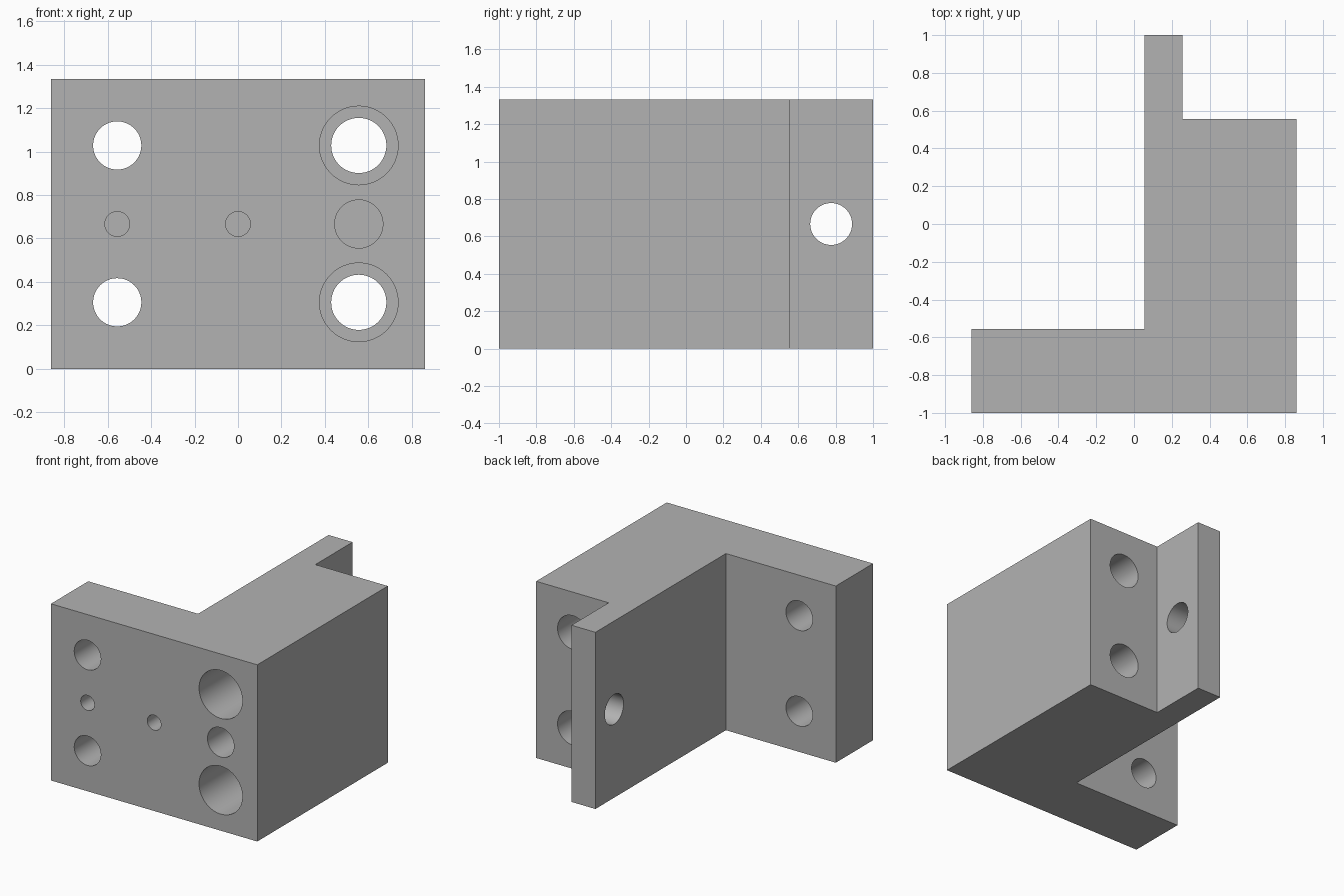
import bpy, bmesh, math
from mathutils import Matrix, Vector

cube = bpy.data.objects.get("Cube")
if cube:
    bpy.data.objects.remove(cube, do_unlink=True)

HEIGHT = 1.333
MID = HEIGHT / 2
FRONT = -1.0

# Single grey finish
grey = bpy.data.materials.new("plain_grey")
grey.use_nodes = True
colour = (0.45, 0.45, 0.45, 1)
grey.diffuse_color = colour
grey.node_tree.nodes["Principled BSDF"].inputs["Base Color"].default_value = colour


def finish(bm, name):
    bmesh.ops.recalc_face_normals(bm, faces=bm.faces[:])
    mesh = bpy.data.meshes.new(name)
    bm.to_mesh(mesh)
    bm.free()
    mesh.materials.append(grey)
    obj = bpy.data.objects.new(name, mesh)
    bpy.context.scene.collection.objects.link(obj)
    return obj


# Bracket body: plan outline raised to full height
outline = [(-0.861, -1), (0.861, -1), (0.861, 0.556), (0.256, 0.556),
           (0.256, 1), (0.056, 1), (0.056, -0.556), (-0.861, -0.556)]
bm = bmesh.new()
base = bm.faces.new([bm.verts.new((x, y, 0)) for x, y in outline])
raised = bmesh.ops.extrude_face_region(bm, geom=[base])["geom"]
bmesh.ops.translate(bm, vec=(0, 0, HEIGHT),
                    verts=[v for v in raised if isinstance(v, bmesh.types.BMVert)])
body = finish(bm, "bracket_body")


def drill(name, start, end, radius):
    """Cut a round hole between two points."""
    start, end = Vector(start), Vector(end)
    axis = end - start
    turn = axis.to_track_quat("Z", "Y").to_matrix().to_4x4()
    bm = bmesh.new()
    bmesh.ops.create_cone(bm, cap_ends=True, segments=64, radius1=radius,
                          radius2=radius, depth=axis.length,
                          matrix=Matrix.Translation((start + end) / 2) @ turn)
    cutter = finish(bm, name)
    cutter.hide_render = True
    cutter.hide_viewport = True
    cut = body.modifiers.new(name, "BOOLEAN")
    cut.operation = "DIFFERENCE"
    cut.solver = "EXACT"
    cut.object = cutter
    return cutter


def front_hole(name, x, z, radius, back):
    return drill(name, (x, FRONT - 0.1, z), (x, back, z), radius)


cutters = []
# Upper and lower bolt holes, counterbored on the thick side
for level, z in (("lower", 0.306), ("upper", 1.028)):
    cutters += [
        front_hole(level + "_flange_hole", -0.556, z, 0.111, -0.4),
        front_hole(level + "_bolt_hole", 0.556, z, 0.127, 0.7),
        front_hole(level + "_counterbore", 0.556, z, 0.181, 0.11),
    ]
# Blind holes along the middle of the front
cutters += [
    front_hole("flange_pin_hole", -0.556, MID, 0.057, -0.66),
    front_hole("centre_pin_hole", 0, MID, 0.057, -0.66),
    front_hole("dowel_hole", 0.556, MID, 0.111, -0.4),
    drill("tab_hole", (-0.1, 0.776, MID), (0.4, 0.776, MID), 0.112),
]

# Bake the cuts, then drop the cutters
bpy.context.view_layer.update()
graph = bpy.context.evaluated_depsgraph_get()
cut_mesh = bpy.data.meshes.new_from_object(body.evaluated_get(graph))
body.modifiers.clear()
body.data = cut_mesh
for cutter in cutters:
    bpy.data.objects.remove(cutter, do_unlink=True)

bpy.context.view_layer.objects.active = body
body.select_set(True)
bpy.ops.object.shade_smooth_by_angle(angle=math.radians(30))
